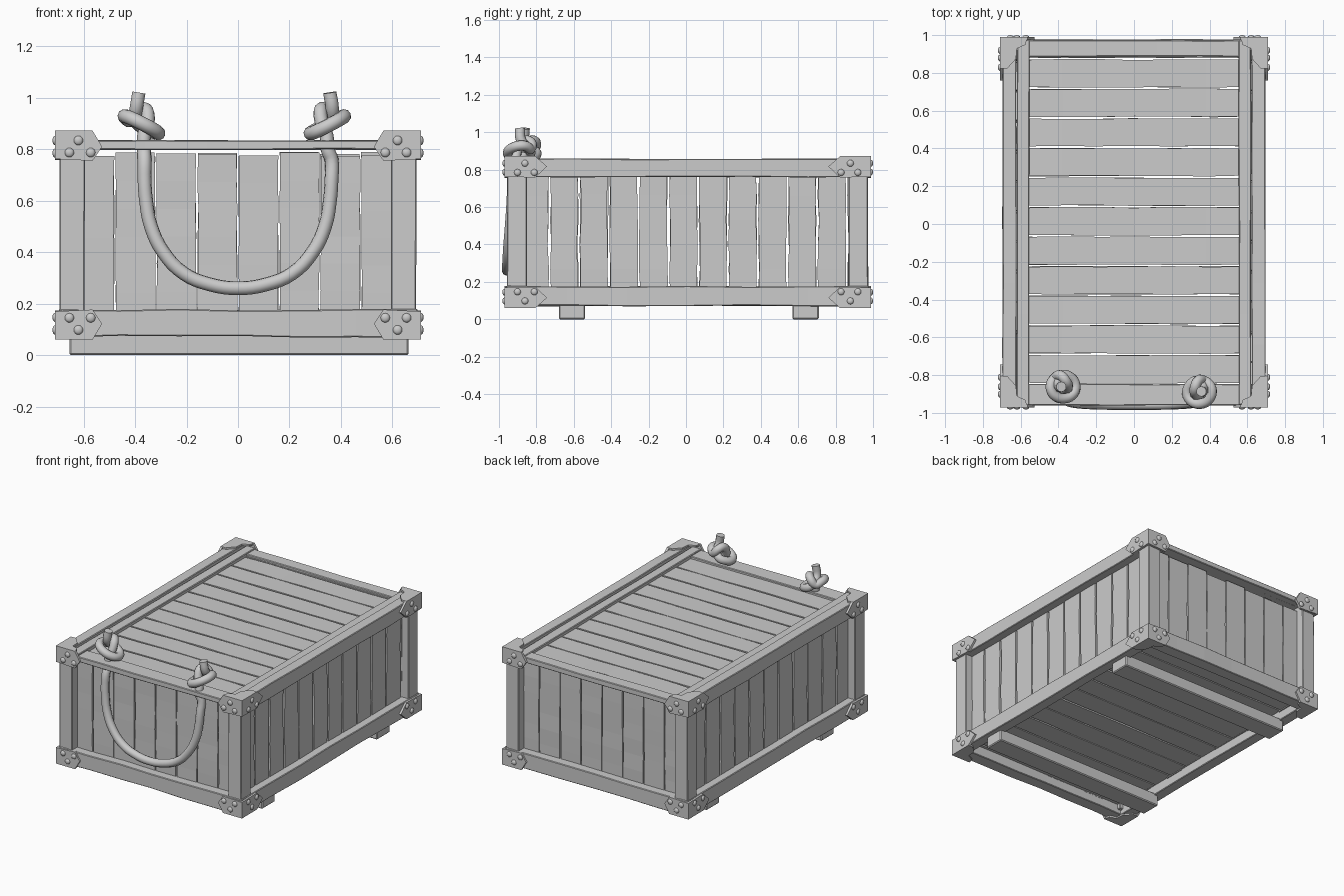
import bpy, bmesh, math, random
from mathutils import Vector, Matrix

if "Cube" in bpy.data.objects:
    bpy.data.objects.remove(bpy.data.objects["Cube"])

random.seed(7)
CY = 0.009            # crate centre along y
HX, HY = 0.698, 0.971  # crate half sizes


def finish(name, bm, bevel=0.0, smooth=False):
    bmesh.ops.recalc_face_normals(bm, faces=bm.faces)
    me = bpy.data.meshes.new(name)
    bm.to_mesh(me)
    bm.free()
    ob = bpy.data.objects.new(name, me)
    bpy.context.collection.objects.link(ob)
    if bevel:
        m = ob.modifiers.new("bevel", 'BEVEL')
        m.width, m.segments, m.limit_method = bevel, 1, 'ANGLE'
        m.angle_limit = math.radians(40)
    if smooth:
        smooth_object(ob)
    return ob


def smooth_object(ob):
    bpy.ops.object.select_all(action='DESELECT')
    ob.select_set(True)
    bpy.context.view_layer.objects.active = ob
    bpy.ops.object.shade_smooth_by_angle(angle=math.radians(40))


def board(bm, lo, hi, ax, n=1, jit=(0, 0, 0)):
    """Hand-cut board along axis ax; jit trims each side (and the ends) inward."""
    b, c = [a for a in range(3) if a != ax]
    ends = (lo[ax] + random.random() * jit[ax], hi[ax] - random.random() * jit[ax])
    rings = []
    for i in range(n + 1):
        bl, bh = lo[b] + random.random() * jit[b], hi[b] - random.random() * jit[b]
        cl, ch = lo[c] + random.random() * jit[c], hi[c] - random.random() * jit[c]
        ring = []
        for u, v in ((bl, cl), (bh, cl), (bh, ch), (bl, ch)):
            p = [0, 0, 0]
            p[ax], p[b], p[c] = ends[0] + (ends[1] - ends[0]) * i / n, u, v
            ring.append(bm.verts.new(p))
        rings.append(ring)
    bm.faces.new(rings[0])
    bm.faces.new(rings[-1])
    for r, s in zip(rings, rings[1:]):
        for k in range(4):
            bm.faces.new((r[k], r[k - 1], s[k - 1], s[k]))


# Floor skids
bm = bmesh.new()
for y in (-0.61, 0.64):
    board(bm, (-0.655, y - 0.07, 0.0), (0.662, y + 0.07, 0.085), 0)
finish("skids", bm, 0.006)

# Frame: posts, bottom rails, top side rails and lid edge strips
bm = bmesh.new()
w = 0.004
for s in (-1, 1):
    x0, x1 = sorted((s * 0.62, s * HX))
    board(bm, (x0, CY - HY, 0.068), (x1, CY + HY, 0.18), 1, 6, (w, w, 0.008))
    board(bm, (x0, CY - HY, 0.757), (x1, CY + HY, 0.862), 1, 6, (w, w, 0.006))
    a, b = sorted((s * 0.552, s * 0.622))
    board(bm, (a, CY - HY + .003, 0.798), (b, CY + HY - .003, 0.845), 1, 4, (w, w, w))
    y0, y1 = sorted((CY + s * (HY - 0.09), CY + s * HY))
    board(bm, (-0.69, y0, 0.068), (0.69, y1, 0.18), 0, 6, (w, w, 0.008))
    for t in (-1, 1):
        p0, p1 = sorted((t * 0.593, t * (HX - .004)))
        q0, q1 = sorted((CY + s * (HY - 0.112), CY + s * (HY - .004)))
        board(bm, (p0, q0, 0.1), (p1, q1, 0.82), 2, 1, (w, w, w))
board(bm, (-0.6, -0.962, 0.797), (0.6, -0.845, 0.837), 0, 5, (w, w, w))
board(bm, (-0.6, 0.885, 0.797), (0.6, 0.975, 0.837), 0, 5, (w, w, w))
finish("frame", bm, 0.004)

# End wall planks
bm = bmesh.new()
for y0 in (-0.9, 0.89):
    for k in range(8):
        x = -0.637 + k * 0.1592
        board(bm, (x + .001, y0, 0.13), (x + .158, y0 + 0.028, 0.79), 2, 6, (0.005, 0.003, 0.018))
finish("end_planks", bm)

# Side wall planks
bm = bmesh.new()
cuts = [-0.89] + [-0.73 + 0.159 * k for k in range(11)] + [0.93]
for x0 in (-0.642, 0.614):
    for a, b in zip(cuts, cuts[1:]):
        board(bm, (x0, a + .002, 0.13), (x0 + 0.028, b - .002, 0.80), 2, 5, (0.003, 0.009, 0.01))
finish("side_planks", bm)

# Lid and floor planks
for name, z0, x in (("lid_planks", 0.797, 0.575), ("floor_planks", 0.135, 0.635)):
    bm = bmesh.new()
    for k in range(-1, 12):
        a = -0.846 + k * 0.1565
        b = min(a + 0.1565, 0.93)
        a = max(a, -0.93)
        if name == "lid_planks" and k < 0:
            continue
        board(bm, (-x, a + .002, z0), (x, b - .002, z0 + 0.026), 0, 6, (0.006, 0.006, 0.003))
    finish(name, bm)


def plate(bm, pts, thick):
    """Flat plate from an outline, thickened by the vector thick."""
    f = bm.faces.new([bm.verts.new(p) for p in pts])
    r = bmesh.ops.extrude_face_region(bm, geom=[f])
    bmesh.ops.translate(bm, vec=thick,
                        verts=[g for g in r['geom'] if isinstance(g, bmesh.types.BMVert)])
    bm.faces.new([v for v in f.verts]) if not f.is_valid else None


def rivet(bm, p, ax):
    sc = [0.018] * 3
    sc[ax] = 0.011
    bmesh.ops.create_uvsphere(bm, u_segments=12, v_segments=8, radius=1,
                              matrix=Matrix.Translation(p) @ Matrix.Diagonal((*sc, 1)))


# Metal corner brackets with rivets on all eight corners
plates, rivets = bmesh.new(), bmesh.new()
BX, BY = 0.710, 0.980
for sx in (-1, 1):
    for sy in (-1, 1):
        for top in (0, 1):
            def P(u, v, z):   # u, v: distance inward from the corner in x and y
                return Vector((sx * (BX - u), CY + sy * (BY - v), 0.932 - z if top else z))
            sz = -1 if top else 1
            t = 0.016
            plate(plates, [P(0, 0, .06), P(.145, 0, .06), P(.182, 0, .122), P(.145, 0, .177), P(0, 0, .170)],
                  (0, -sy * t, 0))
            plate(plates, [P(0, 0, .06), P(0, .165, .06), P(0, .228, .115), P(0, .165, .174), P(0, 0, .170)],
                  (-sx * t, 0, 0))
            plate(plates, [P(.001, .001, .06), P(.145, .001, .06), P(.135, .04, .06), P(.09, .06, .06),
                           P(.085, .115, .06), P(.04, .165, .06), P(.001, .165, .06)],
                  (0, 0, sz * 0.012))
            for u, z in ((.055, .145), (.138, .145), (.09, .098)):
                rivet(rivets, P(u, 0, z), 1)
            for v, z in ((.07, .147), (.16, .147), (.11, .098)):
                rivet(rivets, P(0, v, z), 0)
finish("corner_brackets", plates)
finish("bracket_rivets", rivets, smooth=True)


def knot(c, flip, turn):
    """Overhand knot path from the rope below up to the free stub."""
    pts = [(0.01, -.03, -.10), (0.01, -.02, -.05), (.025, .0, .01), (.015, .03, .055), (-.015, .06, .045)]
    for i in range(10):
        a = math.radians(130 + 36 * i)
        x, y = 0.066 * math.cos(a), 0.062 * math.sin(a)
        pts.append((x, y, -0.5 * x - 0.1 * y - 0.005))
    pts += [(-.025, .03, .02), (-.02, .0, .06), (-.01, .0, .12)]
    m = Matrix.Translation(c) @ Matrix.Rotation(turn, 4, 'Z') @ Matrix.Diagonal((flip, 1, 1, 1))
    return [m @ Vector(p) for p in pts]


# Rope handle: hanging loop between two knots above the front rail
half = [(0.363, -0.918, 0.76), (0.363, -0.93, 0.68), (0.357, -0.935, 0.60), (0.338, -0.942, 0.50),
        (0.29, -0.95, 0.40), (0.21, -0.955, 0.317), (0.11, -0.957, 0.275)]
left = [Vector((-x, y, z)) for x, y, z in half]
right = [Vector(p) for p in half]
path = knot((-0.375, -0.862, 0.9), 1, 0.0)[::-1] + left + [Vector((0, -0.957, 0.26))]
path += right[::-1] + knot((0.347, -0.89, 0.9), -1, 0.35)
cu = bpy.data.curves.new("rope_handle", 'CURVE')
cu.dimensions = '3D'
cu.bevel_depth, cu.bevel_resolution = 0.027, 3
cu.use_fill_caps = True
cu.resolution_u = 4
sp = cu.splines.new('BEZIER')
sp.bezier_points.add(len(path) - 1)
for bp, p in zip(sp.bezier_points, path):
    bp.co = p
    bp.handle_left_type = bp.handle_right_type = 'AUTO'
rope = bpy.data.objects.new("rope_handle", cu)
bpy.context.collection.objects.link(rope)
bpy.ops.object.select_all(action='DESELECT')
rope.select_set(True)
bpy.context.view_layer.objects.active = rope
bpy.ops.object.convert(target='MESH')
smooth_object(bpy.context.view_layer.objects.active)
